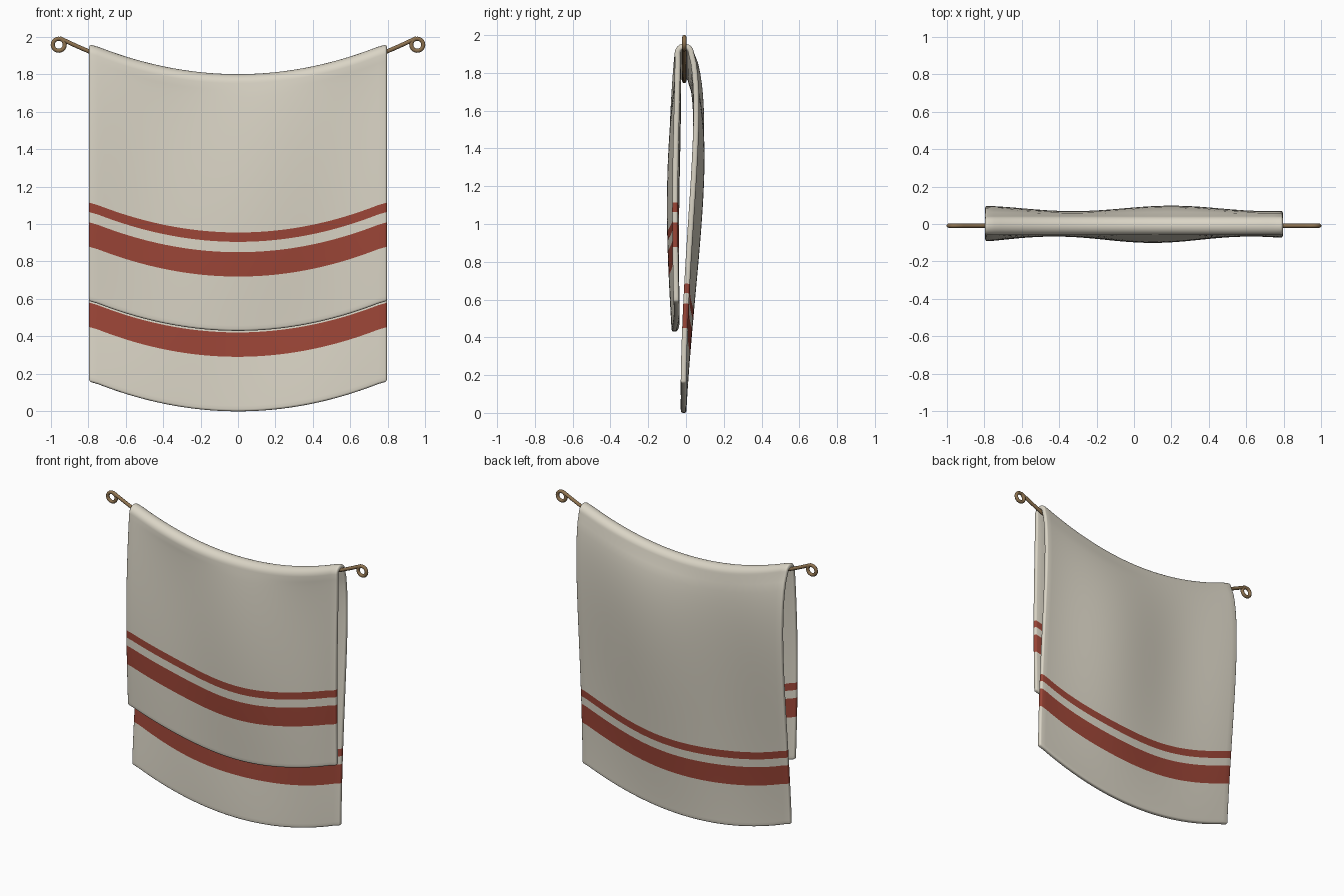
import bpy, bmesh, math
from math import sin, cos, pi

if "Cube" in bpy.data.objects:
    bpy.data.objects.remove(bpy.data.objects["Cube"])

SAG = 0.26          # rope and cloth share the same parabolic sag
Y0 = -0.009         # rope line
HALF = 0.782        # half width of cloth before edge thickness
ARC_Z, ARC_R = 1.749, 0.036


def material(name, rgb):
    m = bpy.data.materials.new(name)
    m.diffuse_color = (*rgb, 1)
    m.use_nodes = True
    m.node_tree.nodes["Principled BSDF"].inputs["Base Color"].default_value = m.diffuse_color
    return m


cream = material("cream_cloth", (0.70, 0.66, 0.56))
red = material("red_stripe", (0.33, 0.06, 0.038))
brown = material("brown_rope", (0.27, 0.17, 0.08))


def front_row(z):
    """Mean y, height, ripple amplitude and ripple phase of the front panel."""
    t = (ARC_Z - z) / (ARC_Z - 0.43)
    y = Y0 - ARC_R - 0.018 * sin(pi * t) - 0.010 * t
    return (y, z, -0.016 * sin(pi * t ** 0.7) - 0.006 * t, 0.1)


def back_row(z):
    t = min(1, (ARC_Z - z) / ARC_Z)
    y = Y0 + ARC_R - 0.040 * t + 0.05 * max(0, sin(pi * t ** 0.5)) ** 1.5
    return (y, z, 0.017 * max(0, sin(pi * t ** 0.7)), 0.2)


def panel(hem, row):
    """Rows from hem to fold, with a stripe flag for the strip above each row."""
    breaks = [(0, 10, 0), (0.29, 4, 1), (0.42, 2, 0), (0.475, 2, 1), (0.525, 22, 0)]
    ends = [b[0] + hem for b in breaks[1:]] + [ARC_Z]
    rows = []
    for (start, n, stripe), end in zip(breaks, ends):
        a = start + hem
        rows += [(row(a + (end - a) * i / n), stripe) for i in range(n)]
    return rows + [(row(ARC_Z), 0)]


# Cloth profile: front hem, up, over the rope, down to the longer back hem
front = panel(0.43, front_row)
back = panel(0.0, back_row)
fold = [((Y0 - ARC_R * cos(a), ARC_Z + ARC_R * sin(a), 0, 0), 0)
        for a in (pi * i / 12 for i in range(1, 12))]
rows = [r for r, s in front + fold + back[::-1]]
stripes = [s for r, s in front] + [0] * len(fold) + [s for r, s in back[:-1]][::-1]

# Cloth sheet
bm = bmesh.new()
NX = 48
grid = []
for y, z, amp, phase in rows:
    line = []
    for i in range(NX + 1):
        x = -HALF + 2 * HALF * i / NX
        line.append(bm.verts.new((x, y + amp * cos(2 * pi * (x - phase) / 1.05), z + SAG * x * x)))
    grid.append(line)
for j in range(len(rows) - 1):
    for i in range(NX):
        f = bm.faces.new((grid[j][i], grid[j][i + 1], grid[j + 1][i + 1], grid[j + 1][i]))
        f.material_index = stripes[j]
# small outward lip at both side edges
for line in grid:
    line[0].co.x = -0.795
    line[-1].co.x = 0.795
me = bpy.data.meshes.new("hanging_cloth")
bm.to_mesh(me)
bm.free()
me.materials.append(cream)
me.materials.append(red)
cloth = bpy.data.objects.new("hanging_cloth", me)
bpy.context.collection.objects.link(cloth)

# Thickness and soft hems
sol = cloth.modifiers.new("thickness", "SOLIDIFY")
sol.thickness = 0.03
sol.offset = 0
bev = cloth.modifiers.new("soft_hem", "BEVEL")
bev.width = 0.011
bev.segments = 3
bev.limit_method = 'ANGLE'
bev.angle_limit = math.radians(60)
bpy.context.view_layer.objects.active = cloth
cloth.select_set(True)
bpy.ops.object.shade_smooth_by_angle(angle=math.radians(50))
cloth.select_set(False)

# Sagging rope that curls into an eye at each end
half = [(0.945 * i / 30, 1.757 + SAG * (0.945 * i / 30) ** 2) for i in range(31)]
eye = [(0.957 + 0.032 * cos(a), 1.957 + 0.032 * sin(a))
       for a in (math.radians(112 - 360 * i / 28) for i in range(1, 29))]
right = half + eye
path = [(-x, z) for x, z in right[:0:-1]] + right
cu = bpy.data.curves.new("rope", "CURVE")
cu.dimensions = '3D'
cu.bevel_depth = 0.0115
cu.bevel_resolution = 3
cu.use_fill_caps = True
sp = cu.splines.new("POLY")
sp.points.add(len(path) - 1)
for p, (x, z) in zip(sp.points, path):
    p.co = (x, Y0, z, 1)
cu.materials.append(brown)
rope = bpy.data.objects.new("rope", cu)
bpy.context.collection.objects.link(rope)
bpy.context.view_layer.objects.active = rope
rope.select_set(True)
bpy.ops.object.convert(target='MESH')
